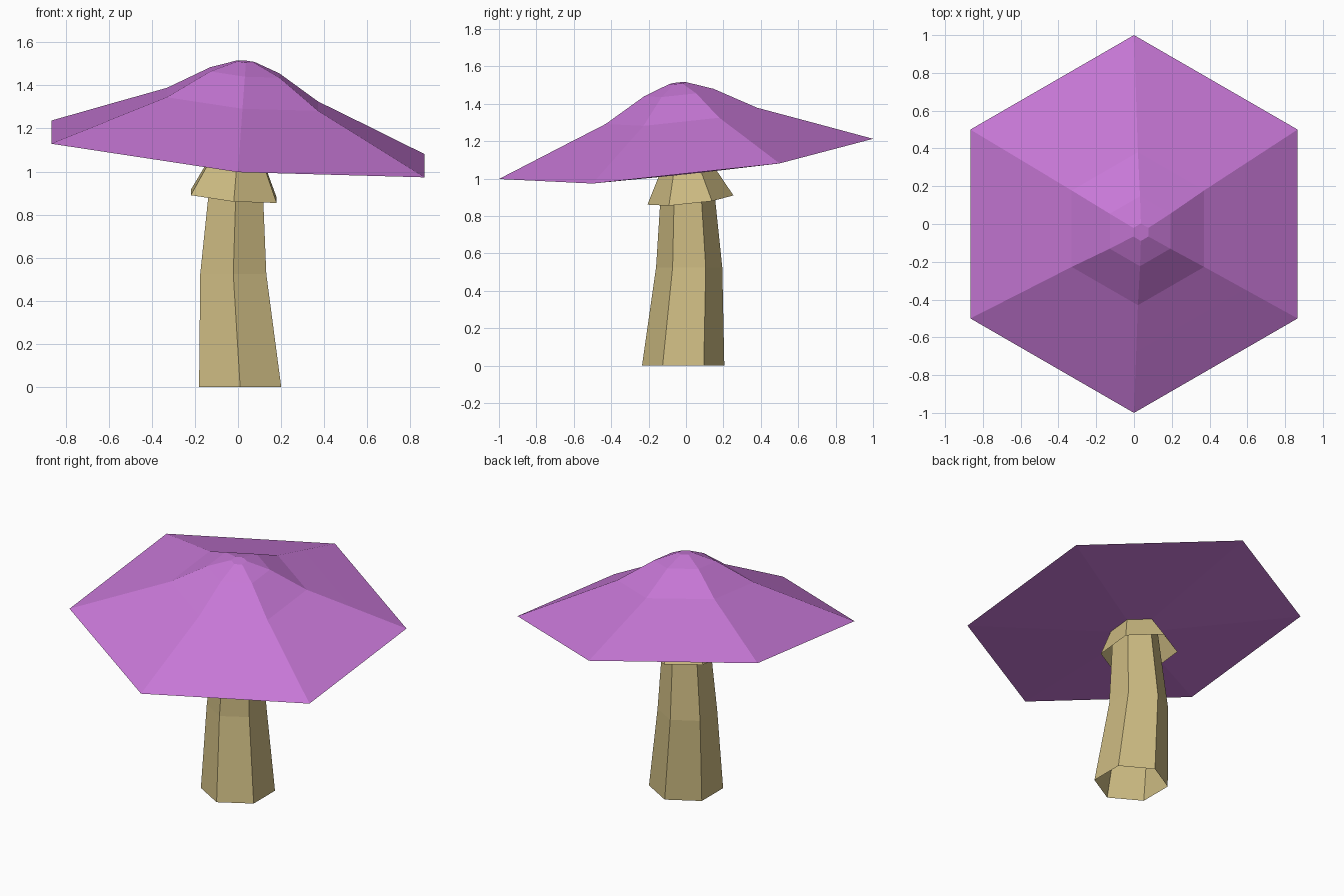
import bpy, bmesh, math

if "Cube" in bpy.data.objects:
    bpy.data.objects.remove(bpy.data.objects["Cube"])

# Tilt of the cap: height change per unit of x and y
TX, TY, CAP_Z = -0.09, 0.1075, 1.105


def material(name, rgb):
    m = bpy.data.materials.new(name)
    m.diffuse_color = (*rgb, 1.0)
    m.use_nodes = True
    m.node_tree.nodes["Principled BSDF"].inputs["Base Color"].default_value = m.diffuse_color
    return m


def tilted(h):
    """Point on the tilted cap axis at signed height h from the rim plane."""
    return (-TX * h, -TY * h, CAP_Z + h)


def hexagon(bm, centre, radius, tilt=1.0):
    """Six vertices around a centre, corners pointing along y."""
    cx, cy, cz = centre
    ring = []
    for i in range(6):
        a = math.radians(30 + 60 * i)
        x, y = radius * math.cos(a), radius * math.sin(a)
        ring.append(bm.verts.new((cx + x, cy + y, cz + tilt * (TX * x + TY * y))))
    return ring


def loft(name, sections, mat, tilt=1.0, close_top=False, bottom_apex=None):
    """Low-poly skin through hexagonal sections listed bottom to top."""
    bm = bmesh.new()
    rings = [hexagon(bm, c, r, tilt) for c, r in sections]
    for lo, hi in zip(rings, rings[1:]):
        for i in range(6):
            j = (i + 1) % 6
            bm.faces.new((lo[i], lo[j], hi[j], hi[i]))
    if close_top:
        bm.faces.new(rings[-1])
    if bottom_apex:
        apex = bm.verts.new(bottom_apex)
        for i in range(6):
            bm.faces.new((rings[0][(i + 1) % 6], rings[0][i], apex))
    me = bpy.data.meshes.new(name)
    bm.to_mesh(me)
    bm.free()
    me.materials.append(mat)
    ob = bpy.data.objects.new(name, me)
    bpy.context.collection.objects.link(ob)
    return ob


purple = material("cap purple", (0.577, 0.188, 0.68))
tan = material("stem tan", (0.61, 0.497, 0.223))

# Cap: bell-shaped hexagonal top with a shallow bulging underside
cap_profile = [(0.0, 1.0), (0.13, 0.665), (0.23, 0.405), (0.355, 0.185), (0.405, 0.046)]
loft("cap", [(tilted(h), r) for h, r in cap_profile], purple,
     close_top=True, bottom_apex=tilted(-0.082))

# Skirt: open flared collar under the cap
loft("skirt", [(tilted(-0.22), 0.23), (tilted(-0.06), 0.145)], tan)

# Stem: gently bent tapering tube, open at the foot
loft("stem", [((0.01, -0.015, 0.0), 0.22),
              ((-0.022, 0.017, 0.525), 0.177),
              ((-0.005, 0.006, 1.06), 0.132)], tan, tilt=0.0)
